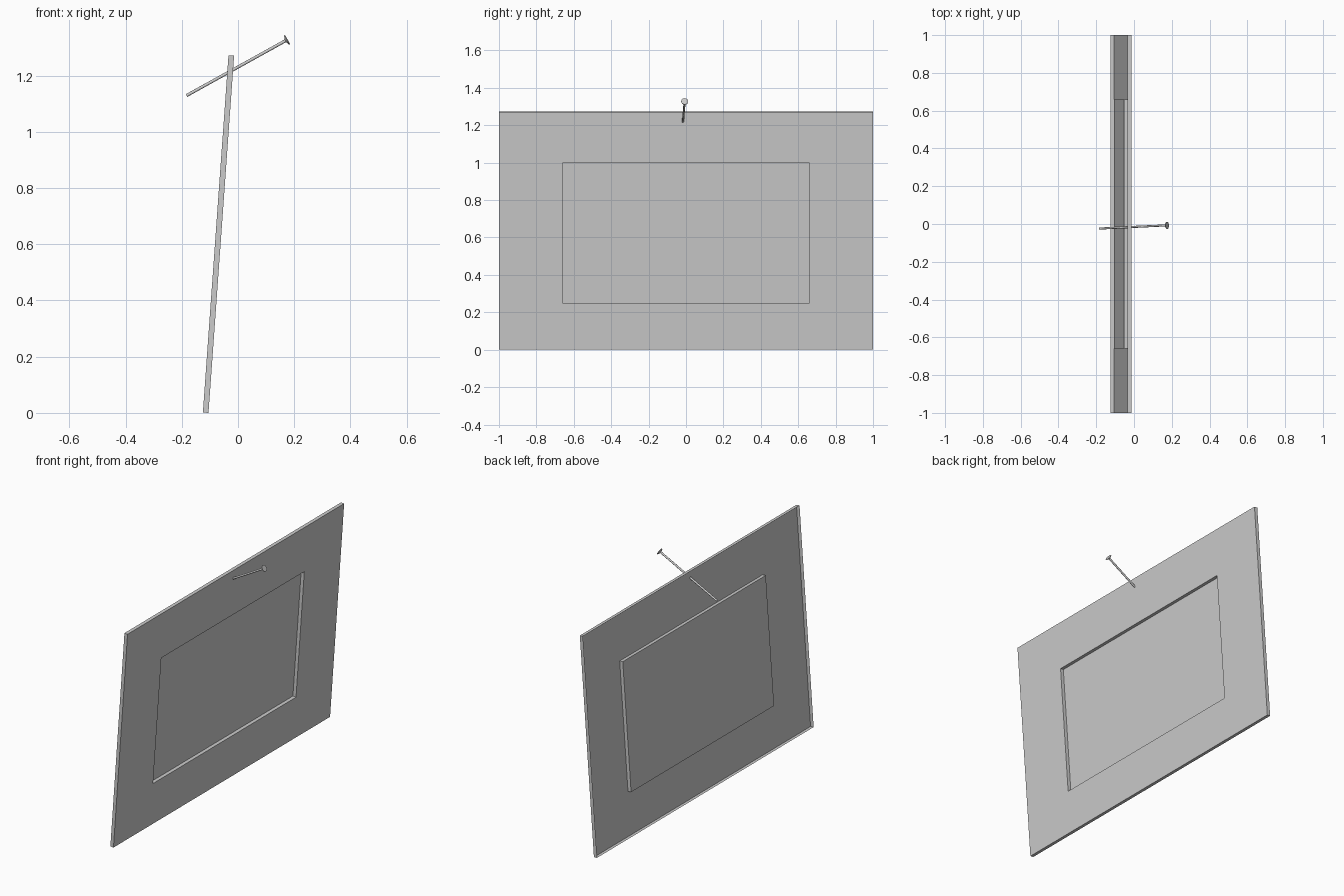
import bpy, bmesh, math
from mathutils import Matrix, Vector

cube = bpy.data.objects.get("Cube")
if cube:
    bpy.data.objects.remove(cube, do_unlink=True)

# One plain grey for everything
grey = bpy.data.materials.new("plain grey")
grey.use_nodes = True
colour = (0.6, 0.6, 0.6, 1.0)
grey.diffuse_color = colour
bsdf = next(n for n in grey.node_tree.nodes if n.type == 'BSDF_PRINCIPLED')
bsdf.inputs["Base Color"].default_value = colour


def skin(name, rings, matrix, cap_start, cap_end):
    """Join a list of point rings into one surface, with optional end caps."""
    bm = bmesh.new()
    loops = [[bm.verts.new(p) for p in ring] for ring in rings]
    for a, b in zip(loops, loops[1:]):
        n = len(a)
        for i in range(n):
            j = (i + 1) % n
            bm.faces.new((a[i], a[j], b[j], b[i]))
    if cap_start:
        bm.faces.new(loops[0][::-1])
    if cap_end:
        bm.faces.new(loops[-1])
    mesh = bpy.data.meshes.new(name)
    bm.to_mesh(mesh)
    bm.free()
    mesh.materials.append(grey)
    obj = bpy.data.objects.new(name, mesh)
    obj.matrix_world = matrix
    bpy.context.collection.objects.link(obj)
    return obj


def rectangle(x, half_width, bottom, top):
    return [(x, -half_width, bottom), (x, half_width, bottom),
            (x, half_width, top), (x, -half_width, top)]


def circle(radius, z, sides=16):
    return [(radius * math.cos(i * math.tau / sides),
             radius * math.sin(i * math.tau / sides), z) for i in range(sides)]


# Leaning picture frame: pressed sheet, open at the back, with a sunken picture
depth, height = 0.02, 1.274
outer = (1.0, 0.0, height)
inner = (0.66, 0.25, 1.0)
lean = Matrix.Translation((-0.105, 0, 0)) @ Matrix.Rotation(math.radians(4.1), 4, 'Y')
skin("picture_frame",
     [rectangle(-depth, *outer), rectangle(0, *outer),
      rectangle(0, *inner), rectangle(-depth, *inner)],
     lean, False, True)

# Slanted nail through the top of the frame
tail = Vector((-0.183, -0.024, 1.129))
head = Vector((0.176, -0.007, 1.328))
axis = head - tail
length = axis.length
aim = Matrix.Translation(tail) @ axis.to_track_quat('Z', 'Y').to_matrix().to_4x4()
shaft, rim = 0.0055, 0.019
nail = skin("nail",
            [circle(shaft, 0), circle(shaft, length - 0.009),
             circle(rim, length - 0.003), circle(rim, length)],
            aim, True, True)

# Smooth the round nail but keep its edges crisp
bpy.ops.object.select_all(action='DESELECT')
nail.select_set(True)
bpy.context.view_layer.objects.active = nail
bpy.ops.object.shade_smooth_by_angle(angle=math.radians(30))
